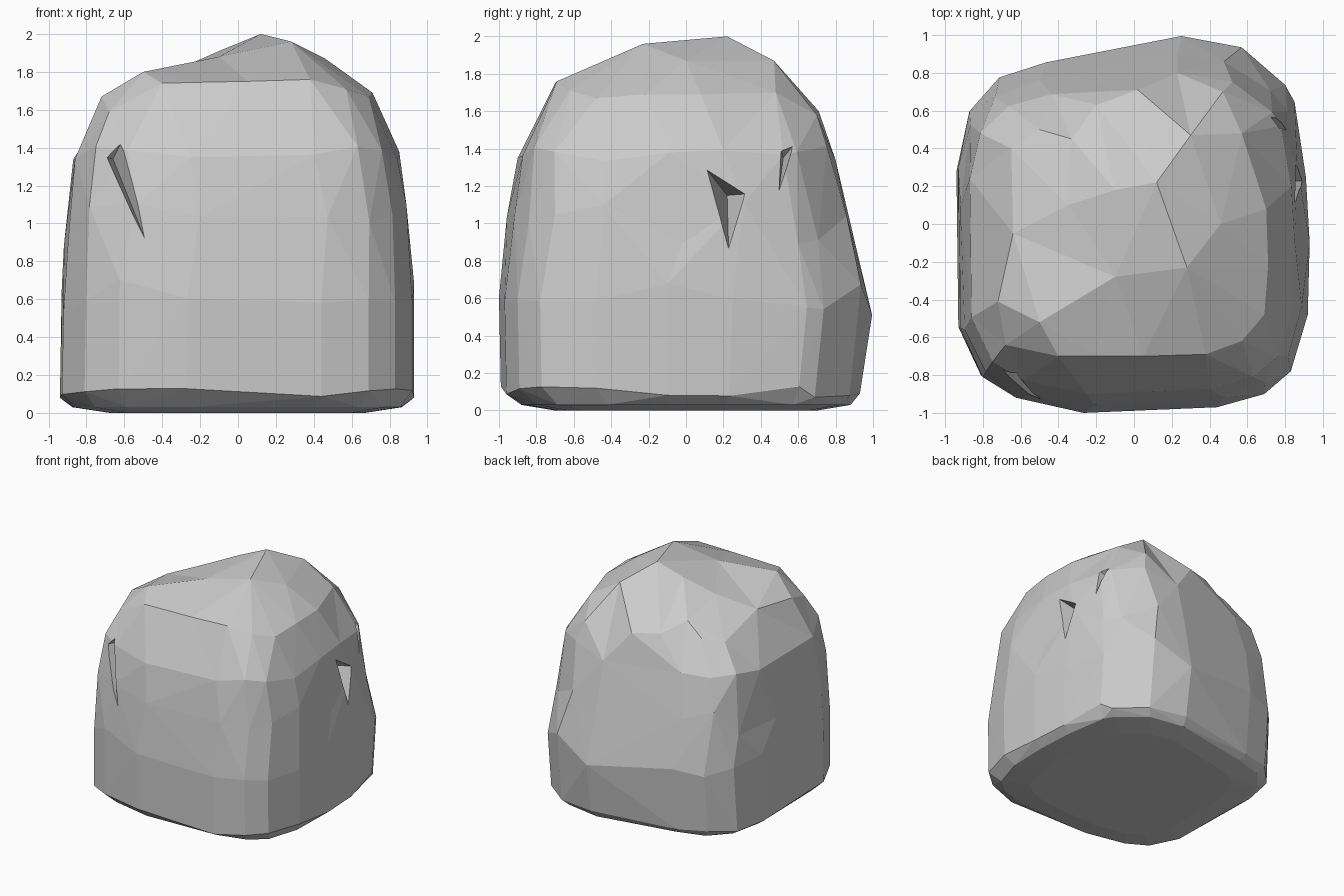
import bpy, bmesh, random
from mathutils import Vector
from mathutils.geometry import delaunay_2d_cdt

if "Cube" in bpy.data.objects:
    bpy.data.objects.remove(bpy.data.objects["Cube"])

random.seed(4)

# Plan outline of the boulder at its widest, counter-clockwise
outline = [(-.93, -.55), (-.81, -.81), (-.63, -.92), (-.27, -1), (.44, -.97), (.69, -.90),
           (.83, -.78), (.92, -.48), (.93, -.10), (.91, .25), (.85, .65), (.80, .74),
           (.57, .94), (.25, 1), (-.47, .86), (-.72, .78), (-.88, .60), (-.94, .30)]
n = len(outline)

# Levels: z, left, right, front, back scale, z wobble, slide along outline
levels = [(0, .72, .72, .70, .70, 0, 0), (.03, .93, .93, .88, .88, 0, 0),
          (.10, 1, 1, .99, .93, .03, 0), (.60, .99, 1, 1, .995, .10, 0),
          (1.0, .98, .965, .96, .90, .12, .25), (1.38, .925, .915, .90, .80, .05, 0)]

# Crown points
crown = [(-.40, -.70, 1.74), (-.20, -.70, 1.745), (.05, -.70, 1.75), (.38, -.69, 1.76),
         (.57, -.62, 1.71), (.69, -.48, 1.67), (.71, -.22, 1.69),
         (-.68, -.64, 1.59), (-.72, -.41, 1.67), (-.50, -.52, 1.80), (-.10, -.28, 1.88),
         (.28, -.23, 1.96), (.12, .22, 2.0), (-.10, .18, 1.91), (-.64, -.05, 1.69),
         (-.65, .40, 1.58), (-.33, .45, 1.70), (-.50, .50, 1.61), (-.20, .63, 1.62),
         (.02, .71, 1.60), (.47, .70, 1.58), (.30, .47, 1.87), (.57, .48, 1.70),
         (.70, .08, 1.69), (.46, .0, 1.87), (-.35, .10, 1.80)]


def finish(bm, name):
    bmesh.ops.recalc_face_normals(bm, faces=bm.faces)
    me = bpy.data.meshes.new(name)
    bm.to_mesh(me)
    bm.free()
    ob = bpy.data.objects.new(name, me)
    bpy.context.collection.objects.link(ob)
    return ob


# Boulder sides
bm = bmesh.new()
rings = []
for z, l, r, f, b, wobble, slide in levels:
    ring = []
    for i, p in enumerate(outline):
        x, y = Vector(p).lerp(Vector(outline[(i + 1) % n]), random.uniform(0, slide))
        ring.append(bm.verts.new((x * (l if x < 0 else r), y * (f if y < 0 else b),
                                  z + random.uniform(-wobble, wobble))))
    rings.append(ring)
for lo, hi in zip(rings, rings[1:]):
    for i in range(n):
        j = (i + 1) % n
        a, b, c, d = lo[i], lo[j], hi[j], hi[i]
        # pick the outward-bulging diagonal
        if (b.co - a.co).cross(c.co - a.co).dot(d.co - a.co) < 0:
            bm.faces.new((a, b, c))
            bm.faces.new((a, c, d))
        else:
            bm.faces.new((a, b, d))
            bm.faces.new((b, c, d))
bm.faces.new(rings[0][::-1])

# Boulder crown, triangulated inside the top ring
top = rings[-1] + [bm.verts.new(p) for p in crown]
res = delaunay_2d_cdt([v.co.xy for v in top], [], [list(range(n))], 1, 1e-5)
source = [o[0] for o in res[3]]
for face in res[2]:
    bm.faces.new([top[source[i]] for i in face])
boulder = finish(bm, "boulder")


# Wedge-shaped cracks
def crack(name, points):
    bm = bmesh.new()
    vs = [bm.verts.new(p) for p in points]
    bmesh.ops.convex_hull(bm, input=vs)
    cutter = finish(bm, name)
    cutter.hide_render = True
    cutter.hide_viewport = True
    cutter.display_type = 'WIRE'
    m = boulder.modifiers.new(name, 'BOOLEAN')
    m.operation = 'DIFFERENCE'
    m.solver = 'EXACT'
    m.object = cutter


crack("front_crack", [(-.74, -.96, 1.36), (-.58, -.92, 1.50), (-.65, -.96, 1.30),
                      (-.46, -.98, .84), (-.66, -.66, 1.34)])
crack("side_crack", [(.93, .07, 1.34), (.93, .35, 1.16), (.96, .23, .78), (.66, .22, 1.15)])
crack("back_side_crack", [(.90, .50, 1.42), (.88, .64, 1.50), (.95, .48, 1.04), (.62, .52, 1.35)])
